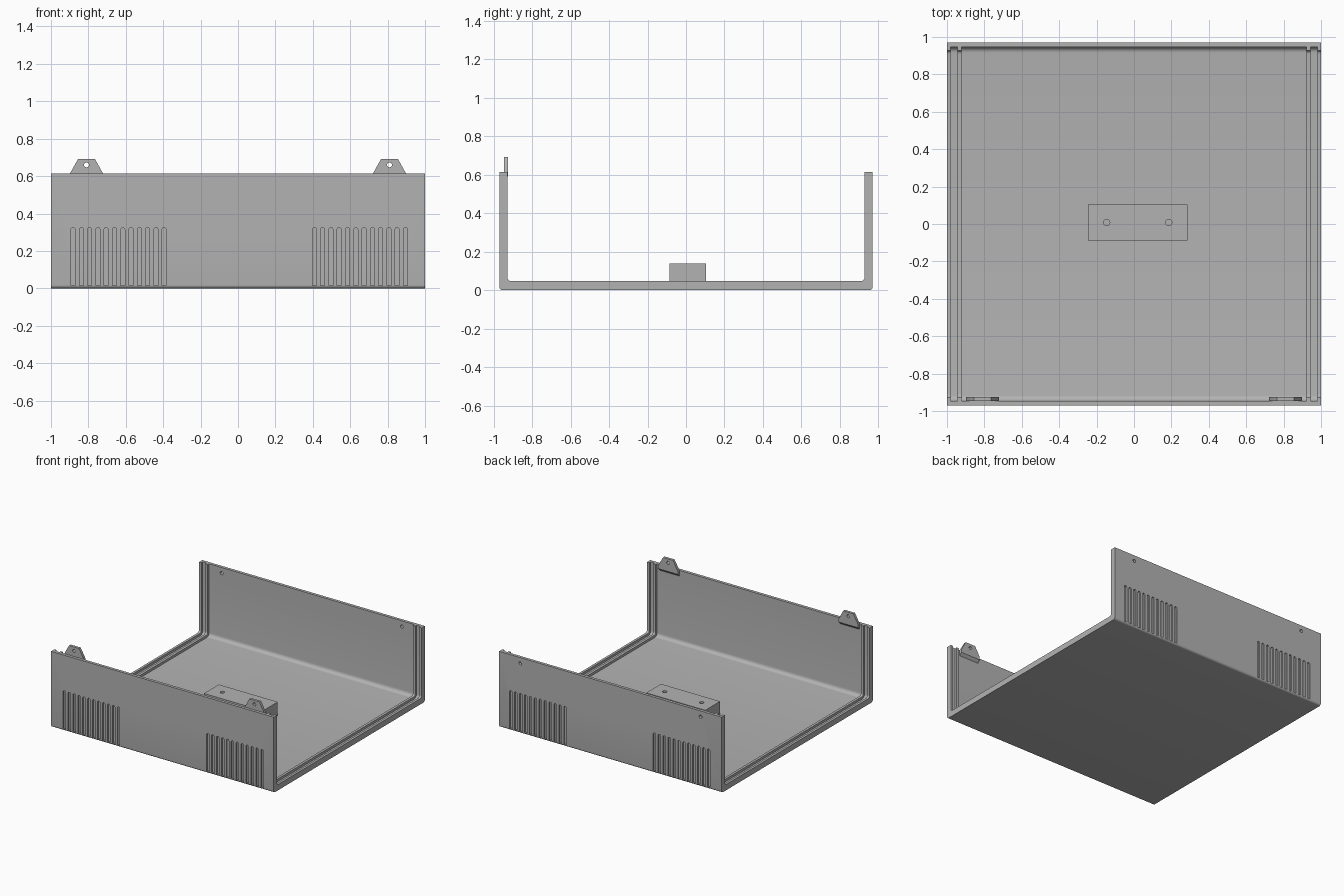
import bpy, bmesh
from math import sin, cos, pi
from mathutils import Vector

if "Cube" in bpy.data.objects:
    bpy.data.objects.remove(bpy.data.objects["Cube"], do_unlink=True)

grey = bpy.data.materials.new("plain_grey")
grey.use_nodes = True
grey.diffuse_color = (0.45, 0.45, 0.45, 1)
grey.node_tree.nodes["Principled BSDF"].inputs["Base Color"].default_value = (0.45, 0.45, 0.45, 1)

HALF_Y, HEIGHT = 0.97, 0.615
WALL, FLOOR = 0.024, 0.027           # shell thickness
RIB_WALL, RIB_FLOOR = 0.042, 0.047   # thickness at the end ribs


def add_prism(bm, points, offset):
    """Extrude a closed 3D outline by an offset vector."""
    face = bm.faces.new([bm.verts.new(p) for p in points])
    out = bmesh.ops.extrude_face_region(bm, geom=[face])
    moved = [v for v in out["geom"] if isinstance(v, bmesh.types.BMVert)]
    bmesh.ops.translate(bm, verts=moved, vec=offset)
    return moved


def finish(bm, name):
    bmesh.ops.recalc_face_normals(bm, faces=bm.faces[:])
    mesh = bpy.data.meshes.new(name)
    bm.to_mesh(mesh)
    bm.free()
    mesh.materials.append(grey)
    obj = bpy.data.objects.new(name, mesh)
    bpy.context.collection.objects.link(obj)
    return obj


def cut(obj, cutter):
    """Subtract the cutter, keep the result and drop the cutter."""
    mod = obj.modifiers.new("cut", "BOOLEAN")
    mod.operation, mod.solver, mod.object = "DIFFERENCE", "EXACT", cutter
    graph = bpy.context.evaluated_depsgraph_get()
    mesh = bpy.data.meshes.new_from_object(obj.evaluated_get(graph))
    obj.modifiers.clear()
    obj.data = mesh
    bpy.data.objects.remove(cutter, do_unlink=True)


def u_path(wall, floor, radius, steps=6):
    """Rounded U in (y, z), from the front rim to the back rim."""
    y = HALF_Y - wall
    half = [(y, HEIGHT)]
    for i in range(steps + 1):
        a = i / steps * pi / 2
        half.append((y - radius + radius * cos(a), floor + radius - radius * sin(a)))
    return [(-py, pz) for py, pz in half] + half[::-1]


def u_strip(name, outer, inner, x0, x1):
    bm = bmesh.new()
    add_prism(bm, [(x0, y, z) for y, z in outer + inner[::-1]], (x1 - x0, 0, 0))
    return finish(bm, name)


def circle(center, radius, u, v, n=16):
    return [Vector(center) + radius * (cos(2 * pi * i / n) * Vector(u)
            + sin(2 * pi * i / n) * Vector(v)) for i in range(n)]


X, Y, Z = (1, 0, 0), (0, 1, 0), (0, 0, 1)

# Folded shell: floor with front and back walls
inner_path = u_path(WALL, FLOOR, 0.03)
shell = u_strip("tray_shell", u_path(0, 0, 0.018), inner_path, -1, 1)

# Blind vent slots in both walls, and two screw holes in the back wall
bm = bmesh.new()
slot_depth, r, low, high = 0.012, 0.011, 0.015, 0.325
for side in (-1, 1):
    y = side * (HALF_Y - slot_depth)
    for start in (-0.882, 0.408):
        for i in range(12):
            x = start + i * 0.0443
            outline = [(x + r * cos(k * pi / 6), y, high - r + r * sin(k * pi / 6)) for k in range(7)]
            outline += [(x - r, y, low), (x + r, y, low)]
            add_prism(bm, outline, (0, side * 0.05, 0))
for x in (-0.81, 0.81):
    add_prism(bm, circle((x, 0.9, 0.568), 0.013, X, Z), (0, 0.15, 0))
cut(shell, finish(bm, "shell_cutter"))

# Paired ribs at each open end, forming the panel grooves
rib_path = u_path(RIB_WALL, RIB_FLOOR, 0.02)
for side, label in ((-1, "right"), (1, "left")):
    for a, b, place in ((0.98, 1.0, "outer"), (0.922, 0.943, "inner")):
        u_strip(f"{label}_{place}_rib", inner_path, rib_path, side * a, side * b)

# Screw lugs behind the front wall rim
for side, label in ((-1, "right"), (1, "left")):
    cx, y0, y1 = side * 0.81, -0.947, -0.926
    half = [(0.088, 0.59), (0.088, HEIGHT), (0.045, 0.692)]
    outline = half + [(-x, z) for x, z in half[::-1]]
    bm = bmesh.new()
    add_prism(bm, [(cx + x, y0, z) for x, z in outline], (0, y1 - y0, 0))
    for v in bm.verts:               # sloped underside meeting the wall
        if v.co.z < 0.6 and v.co.y < y0 + 0.001:
            v.co.z -= 0.022
    lug = finish(bm, f"{label}_lug")
    bm = bmesh.new()
    add_prism(bm, circle((cx, -1, 0.66), 0.013, X, Z), (0, 0.1, 0))
    cut(lug, finish(bm, "lug_cutter"))

# Mounting block on the floor with two screw holes
bm = bmesh.new()
add_prism(bm, [(-0.245, -0.087, FLOOR), (0.285, -0.087, FLOOR),
               (0.285, 0.103, FLOOR), (-0.245, 0.103, FLOOR)], (0, 0, 0.138 - FLOOR))
block = finish(bm, "mounting_block")
bm = bmesh.new()
for x in (-0.146, 0.186):
    add_prism(bm, circle((x, 0.008, 0.05), 0.017, X, Y), (0, 0, 0.15))
cut(block, finish(bm, "block_cutter"))

# Smooth the bends, keep the corners sharp
bpy.ops.object.select_all(action="DESELECT")
for obj in bpy.context.collection.objects:
    if obj.type == "MESH":
        obj.select_set(True)
bpy.context.view_layer.objects.active = shell
bpy.ops.object.shade_smooth_by_angle()
